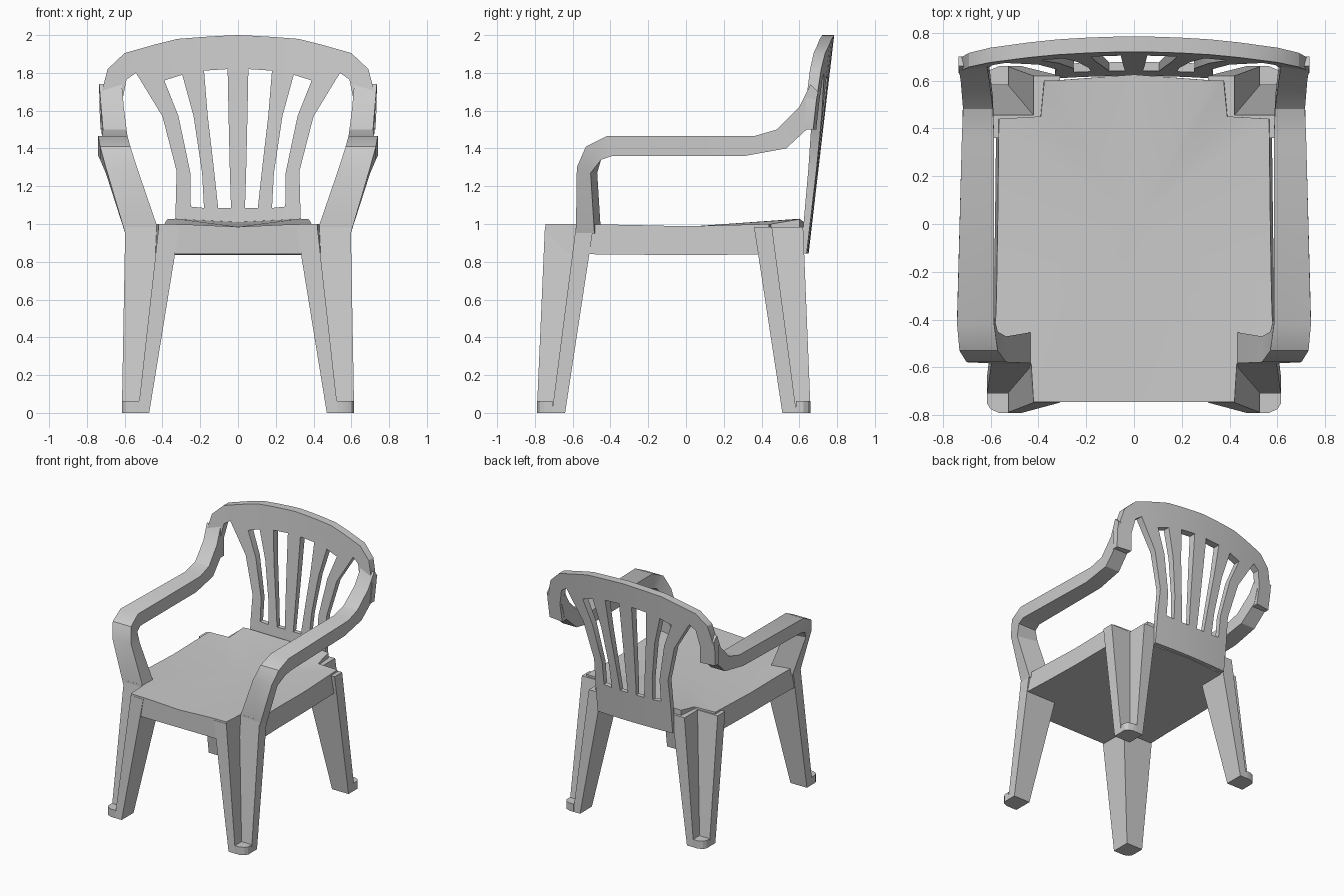
import bpy, bmesh, math
from mathutils import Vector

if "Cube" in bpy.data.objects:
    bpy.data.objects.remove(bpy.data.objects["Cube"])


def finish(name, bm, mirror=False):
    bmesh.ops.remove_doubles(bm, verts=bm.verts, dist=0.0005)
    bmesh.ops.recalc_face_normals(bm, faces=bm.faces)
    me = bpy.data.meshes.new(name)
    bm.to_mesh(me)
    bm.free()
    ob = bpy.data.objects.new(name, me)
    bpy.context.collection.objects.link(ob)
    if mirror:
        ob.modifiers.new("mirror", 'MIRROR')
    bpy.ops.object.select_all(action='DESELECT')
    ob.select_set(True)
    bpy.context.view_layer.objects.active = ob
    bpy.ops.object.shade_smooth_by_angle(angle=math.radians(28))
    return ob


def loft(bm, rings):
    """Skin closed rings of equal length and cap both ends."""
    vs = [[bm.verts.new(p) for p in r] for r in rings]
    n = len(vs[0])
    for a, b in zip(vs, vs[1:]):
        for i in range(n):
            j = (i + 1) % n
            bm.faces.new((a[i], a[j], b[j], b[i]))
    bm.faces.new(vs[0])
    bm.faces.new(vs[-1])


# Seat: notched outline, slightly dished top, flat underside with skirt
half = [(0, -.745, .985), (.28, -.745, .998), (.42, -.745, 1.0), (.43, -.583, 1.0),
        (.585, -.583, 1.0), (.575, -.3, .995), (.57, 0, .988), (.565, .44, 1.0),
        (.39, .45, 1.0), (.375, .60, 1.025), (.33, .60, 1.028), (0, .625, 1.01)]
outline = half + [(-x, y, z) for x, y, z in half[-2:0:-1]]
bm = bmesh.new()
top = [bm.verts.new(p) for p in outline]
bot = [bm.verts.new((x * 1.02, y, .845 - .01 * (1 - abs(y))))
       for x, y, z in outline]
ct, cb = bm.verts.new((0, 0, .985)), bm.verts.new((0, 0, .835))
for i in range(len(top)):
    j = (i + 1) % len(top)
    bm.faces.new((top[i], top[j], ct))
    bm.faces.new((bot[j], bot[i], cb))
    bm.faces.new((top[j], top[i], bot[i], bot[j]))
finish("seat", bm)


# Legs: L-shaped section with a tapering corner groove, closed by a foot pad
def leg(name, y_low, y_high):
    def section(z, xi, xn, xo, ys):
        yf, yn, yi = ys
        return [(xi, yf, z), (xn, yf, z), (xn, yn, z),
                (xo, yn, z), (xo, yi, z), (xi, yi, z)]
    bm = bmesh.new()
    loft(bm, [section(0, .47, .53, .615, y_low),
              section(.985, .31, .42, .597, y_high)])
    finish(name, bm, True)
    yf, yn, _ = y_low
    d = yn - yf
    pad = [(.525, yf), (.565, yf), (.60, yf + .2 * d), (.615, yf + .5 * d),
           (.615, yn + .05 * d), (.525, yn + .05 * d)]
    bm = bmesh.new()
    loft(bm, [[(x, y, z) for x, y in pad] for z in (0, .062)])
    finish(name.replace("leg", "foot"), bm, True)


leg("front_leg", (-.79, -.71, -.64), (-.747, -.583, -.49))
leg("rear_leg", (.66, .585, .51), (.62, .455, .36))

# Armrests: outer x, inner x, then upper and lower edge (y, z) along the path
stations = [(.597, .415, -.583, .95, -.45, .95),
            (.70, .535, -.578, 1.30, -.47, 1.27),
            (.73, .57, -.53, 1.41, -.45, 1.34),
            (.74, .585, -.42, 1.465, -.39, 1.36),
            (.72, .585, .36, 1.465, .31, 1.36),
            (.715, .59, .48, 1.50, .53, 1.40),
            (.725, .605, .60, 1.62, .66, 1.52),
            (.735, .615, .66, 1.74, .70, 1.70)]
bm = bmesh.new()
rings = []
for k, (xo, xi, yu, zu, yl, zl) in enumerate(stations):
    slant = -.035 if k < 2 else 0      # post is narrower on its outer side
    rings.append([(xo, yu, zu), (xi, yu, zu), (xi, yl, zl), (xo, yl + slant, zl)])
loft(bm, rings)
finish("armrest", bm, True)

# Backrest: rim, slats and lower panel in x-z, bent onto a leaning curved sheet
rim_in = [(0, 1.82), (.055, 1.82), (.18, 1.812), (.295, 1.79), (.39, 1.76),
          (.54, 1.80), (.59, 1.765), (.615, 1.64), (.605, 1.50)]
rim_out = [(0, 2), (.07, 1.997), (.19, 1.99), (.32, 1.98), (.44, 1.95),
           (.60, 1.905), (.69, 1.82), (.735, 1.65), (.728, 1.50)]
edges = [[(0, 1.82), (0, 1.57), (0, 1.27), (0, 1.085)],
         [(.055, 1.82), (.05, 1.57), (.043, 1.27), (.037, 1.085)],
         [(.18, 1.812), (.16, 1.57), (.125, 1.27), (.105, 1.085)],
         [(.295, 1.79), (.235, 1.57), (.19, 1.27), (.18, 1.085)],
         [(.39, 1.76), (.315, 1.57), (.252, 1.27), (.25, 1.092)],
         [(.54, 1.80), (.40, 1.57), (.325, 1.28), (.33, 1.092)]]
bm = bmesh.new()


def strip(a, b):
    for s in (1, -1):
        for i in range(len(a) - 1):
            quad = [a[i], a[i + 1], b[i + 1], b[i]]
            if s < 0:
                quad.reverse()
            bm.faces.new([bm.verts.new(
                (s * x, .65 + .117 * (z - .85) - .1 * x * x, z)) for x, z in quad])


strip(rim_in, rim_out)
for k in (0, 2, 4):
    strip(edges[k], edges[k + 1])
low = [e[-1] for e in edges]
strip([(x, .845) for x, z in low], low)
bmesh.ops.remove_doubles(bm, verts=bm.verts, dist=0.0005)
ext = bmesh.ops.extrude_face_region(bm, geom=bm.faces[:], use_keep_orig=True)
for v in ext["geom"]:
    if isinstance(v, bmesh.types.BMVert):
        v.co += Vector((0, -.03 - .03 * (v.co.z - .85), 0))
finish("backrest", bm)
